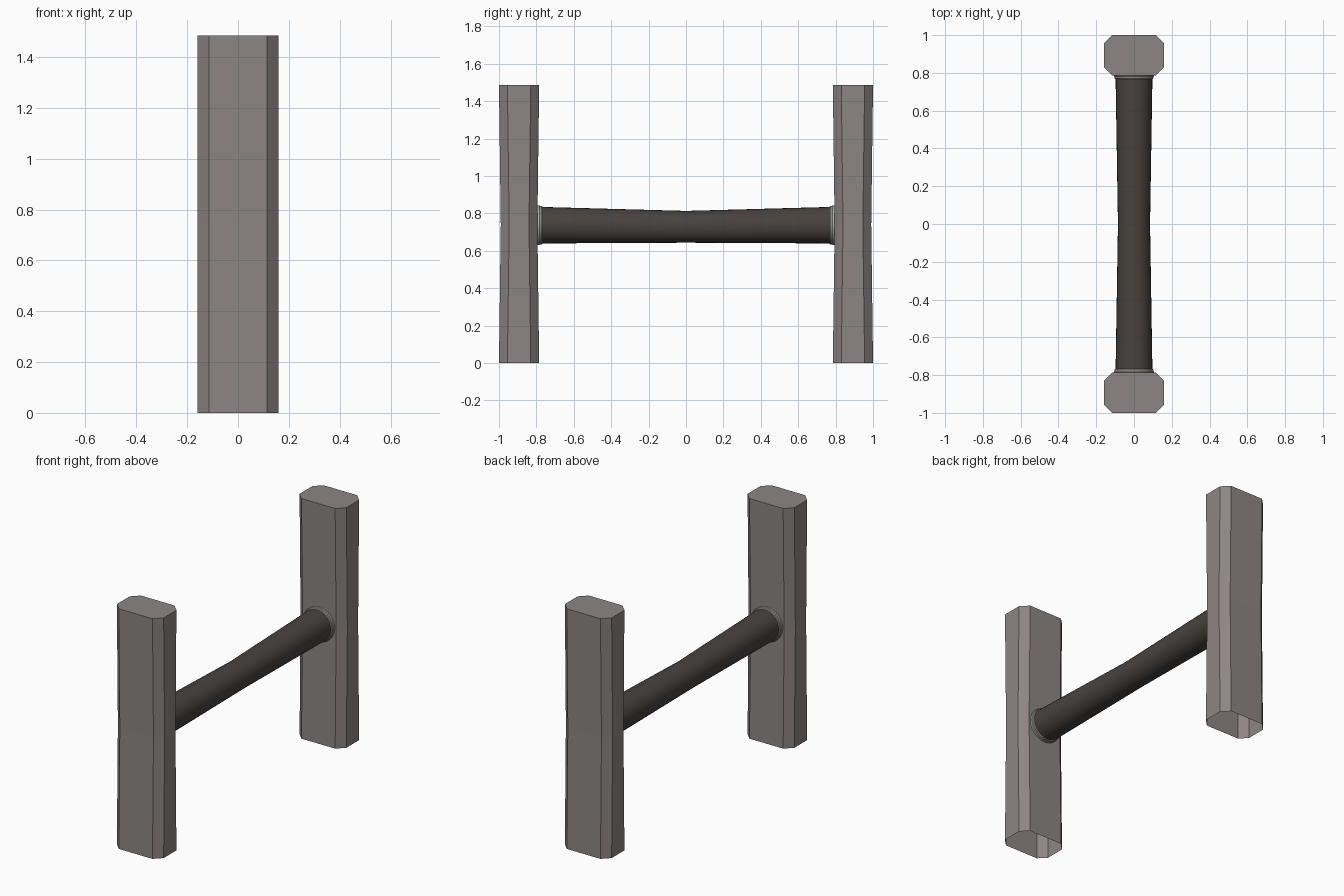
import bpy, bmesh, math

if "Cube" in bpy.data.objects:
    bpy.data.objects.remove(bpy.data.objects["Cube"])

SEG = 32


def material(name, rgb):
    m = bpy.data.materials.new(name)
    m.diffuse_color = (*rgb, 1)
    m.use_nodes = True
    m.node_tree.nodes["Principled BSDF"].inputs["Base Color"].default_value = m.diffuse_color
    return m


def make(name, rings, mat, cap_start=False, cap_end=False, closed=False, smooth=False):
    """Skin a list of point rings into one object."""
    bm = bmesh.new()
    loops = [[bm.verts.new(p) for p in ring] for ring in rings]
    pairs = list(zip(loops, loops[1:]))
    if closed:
        pairs.append((loops[-1], loops[0]))
    for a, b in pairs:
        n = len(a)
        for i in range(n):
            j = (i + 1) % n
            bm.faces.new((a[i], a[j], b[j], b[i]))
    if cap_start:
        bm.faces.new(loops[0][::-1])
    if cap_end:
        bm.faces.new(loops[-1])
    bmesh.ops.recalc_face_normals(bm, faces=bm.faces)
    me = bpy.data.meshes.new(name)
    bm.to_mesh(me)
    bm.free()
    me.materials.append(mat)
    ob = bpy.data.objects.new(name, me)
    bpy.context.collection.objects.link(ob)
    if smooth:
        bpy.ops.object.select_all(action='DESELECT')
        ob.select_set(True)
        bpy.context.view_layer.objects.active = ob
        bpy.ops.object.shade_smooth_by_angle(angle=math.radians(30))
    return ob


def circle(r, y, z):
    angles = [2 * math.pi * i / SEG for i in range(SEG)]
    return [(r * math.cos(a), y, z + r * math.sin(a)) for a in angles]


def octagon(z, thickness):
    cy, hx, hy, c = 0.8925, 0.16, 0.1075 * thickness, 0.045
    pts = [(hx, -hy + c), (hx, hy - c), (hx - c, hy), (c - hx, hy),
           (-hx, hy - c), (-hx, c - hy), (c - hx, -hy), (hx - c, -hy)]
    return [(x, cy + y, z) for x, y in pts]


post_mat = material("post_grey", (0.27, 0.235, 0.235))
bar_mat = material("bar_dark", (0.065, 0.055, 0.048))
collar_mat = material("collar_light", (0.42, 0.42, 0.40))

# Chamfered posts, slightly waisted, open underneath; collars on their inner faces
post_rings = [octagon(0, 1), octagon(0.74, 0.91), octagon(1.485, 1)]
collar_profile = [(0.092, 0.768), (0.100, 0.768), (0.103, 0.772), (0.103, 0.780),
                  (0.106, 0.783), (0.106, 0.800), (0.092, 0.800)]
collar_rings = [circle(r, y, 0.737) for r, y in collar_profile]
for side, turn in (("back", 0), ("front", math.pi)):
    post = make(side + "_post", post_rings, post_mat, cap_end=True)
    collar = make(side + "_collar", collar_rings, collar_mat, closed=True, smooth=True)
    post.rotation_euler.z = collar.rotation_euler.z = turn

# Crossbar narrowing to the middle
make("crossbar", [circle(0.098, -0.80, 0.737), circle(0.085, 0, 0.728),
                  circle(0.098, 0.80, 0.737)], bar_mat,
     cap_start=True, cap_end=True, smooth=True)
